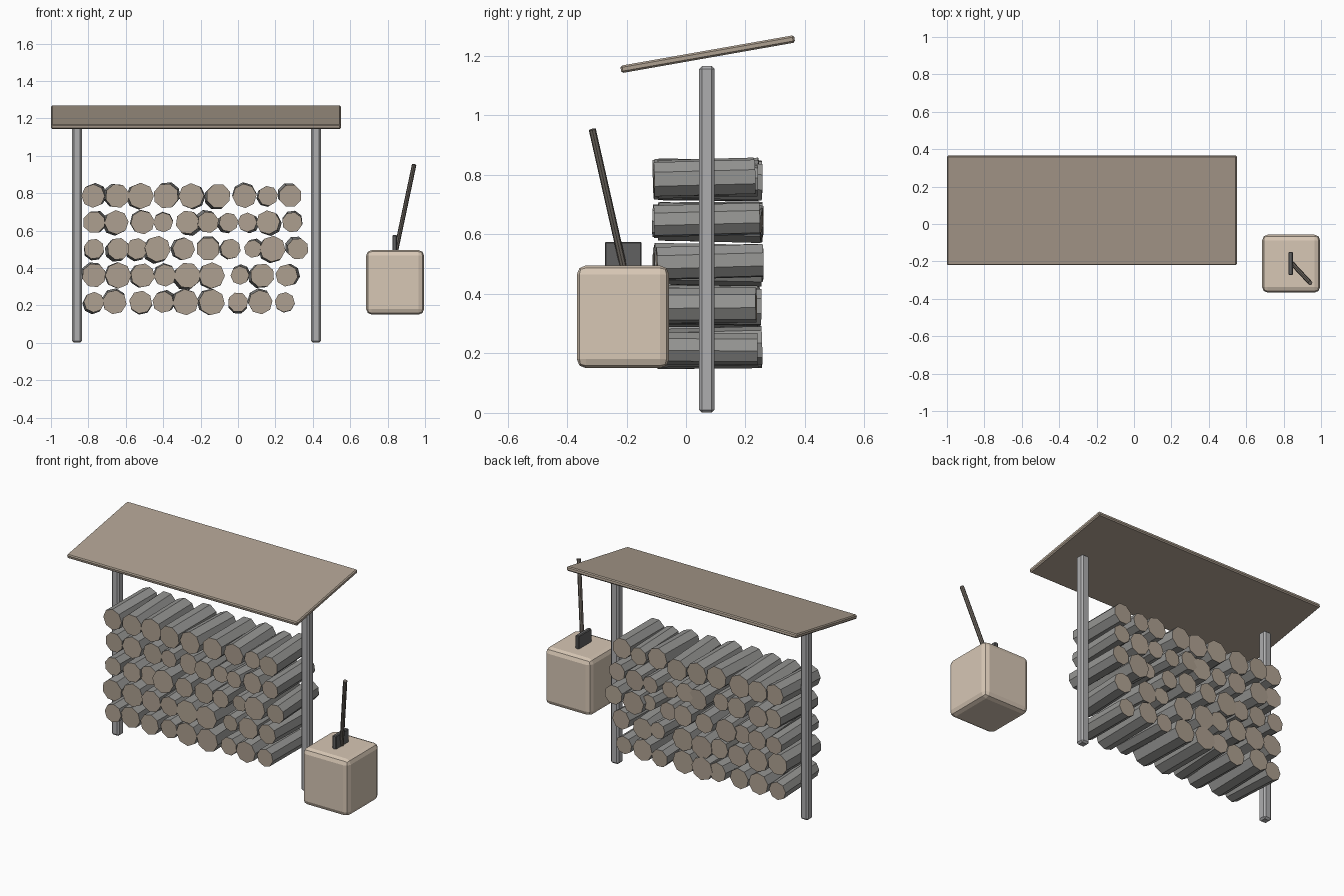
import bpy, bmesh, random
from math import radians, pi
from mathutils import Vector, Matrix

if "Cube" in bpy.data.objects:
    bpy.data.objects.remove(bpy.data.objects["Cube"])

random.seed(4)


def material(name, rgb):
    m = bpy.data.materials.new(name)
    m.diffuse_color = (*rgb, 1)
    m.use_nodes = True
    m.node_tree.nodes["Principled BSDF"].inputs["Base Color"].default_value = m.diffuse_color
    return m


BARK = material("bark", (0.30, 0.30, 0.29))
CUT_WOOD = material("cut_wood", (0.42, 0.35, 0.28))
POST = material("post_grey", (0.42, 0.42, 0.43))
BLOCK = material("block_wood", (0.68, 0.57, 0.46))
STEEL = material("dark_steel", (0.12, 0.12, 0.12))
HANDLE = material("handle_wood", (0.16, 0.14, 0.12))


def finish(name, bm, mats, matrix):
    mesh = bpy.data.meshes.new(name)
    bm.to_mesh(mesh)
    bm.free()
    for m in mats:
        mesh.materials.append(m)
    ob = bpy.data.objects.new(name, mesh)
    ob.matrix_world = matrix
    bpy.context.collection.objects.link(ob)
    return ob


def box(name, centre, size, mat, bevel, segments=1, tilt=0):
    bm = bmesh.new()
    bmesh.ops.create_cube(bm, size=1)
    bmesh.ops.scale(bm, vec=size, verts=bm.verts)
    ob = finish(name, bm, [mat],
                Matrix.Translation(centre) @ Matrix.Rotation(tilt, 4, 'X'))
    mod = ob.modifiers.new("bevel", 'BEVEL')
    mod.width, mod.segments = bevel, segments
    return ob


def rod(name, a, b, radius, mats, roll=0.0):
    # Octagonal rod from a to b; end caps take the last material
    a, b = Vector(a), Vector(b)
    bm = bmesh.new()
    bmesh.ops.create_cone(bm, cap_ends=True, segments=8, radius1=radius,
                          radius2=radius, depth=(b - a).length)
    for f in bm.faces:
        f.material_index = len(mats) - 1 if len(f.verts) > 4 else 0
    rot = (b - a).to_track_quat('Z', 'Y').to_matrix().to_4x4()
    return finish(name, bm, mats, Matrix.Translation((a + b) / 2) @ rot
                  @ Matrix.Rotation(roll, 4, 'Z'))


# Sloping roof and its two posts
box("roof", (-0.225, 0.073, 1.206), (1.55, 0.593, 0.025), CUT_WOOD, 0.006,
    tilt=radians(10))
for side, x in (("left", -0.86), ("right", 0.417)):
    box(side + "_post", (x, 0.07, 0.583), (0.053, 0.053, 1.165), POST, 0.01)

# Stacked logs, bottom row first: height, then x and radius in hundredths
rows = (
    (0.217, (-77, -66, -52, -40, -28, -14, 0, 12, 25),
     (5.5, 6.5, 6.2, 5.8, 7, 7, 5.4, 6.5, 5.4)),
    (0.36, (-77, -64, -51, -39, -27, -14, 1, 13, 26),
     (6.5, 7, 6.5, 6, 7, 7, 5, 6.5, 6)),
    (0.502, (-77, -64, -54, -43, -29, -16, -4, 8, 18.5, 32),
     (5.5, 6, 5.8, 7, 6, 6.4, 5.5, 4.8, 7, 5.8)),
    (0.644, (-77, -65, -51, -40, -27, -16, -5, 5, 16, 29),
     (6, 6.5, 6.4, 5.3, 6.4, 5.8, 5.2, 5.2, 6.4, 5.5)),
    (0.785, (-77.5, -64.5, -52, -38.5, -25, -10.5, 3.5, 16, 28),
     (6.3, 6.5, 7, 6.8, 6.8, 6.6, 6.5, 5.4, 6.2)),
)
for r, (z, xs, radii) in enumerate(rows):
    for i, (x, rad) in enumerate(zip(xs, radii)):
        x, rad = x / 100, rad / 100
        dx, dz = random.uniform(-0.014, 0.014), random.uniform(-0.012, 0.012)
        y0 = -0.10 + random.uniform(-0.012, 0.012)
        y1 = 0.243 + random.uniform(-0.016, 0.016)
        rod(f"log_{r + 1}_{i + 1}", (x, y0, z), (x + dx, y1, z + dz), rad,
            [BARK, CUT_WOOD], random.uniform(0, pi / 4))

# Chopping block with an axe standing in it
box("chopping_block", (0.84, -0.212, 0.323), (0.31, 0.31, 0.345), BLOCK,
    0.03, segments=2)
box("axe_head", (0.838, -0.211, 0.525), (0.024, 0.124, 0.1), STEEL, 0.004)
rod("axe_handle", (0.842, -0.208, 0.48), (0.942, -0.315, 0.953), 0.012,
    [HANDLE])
